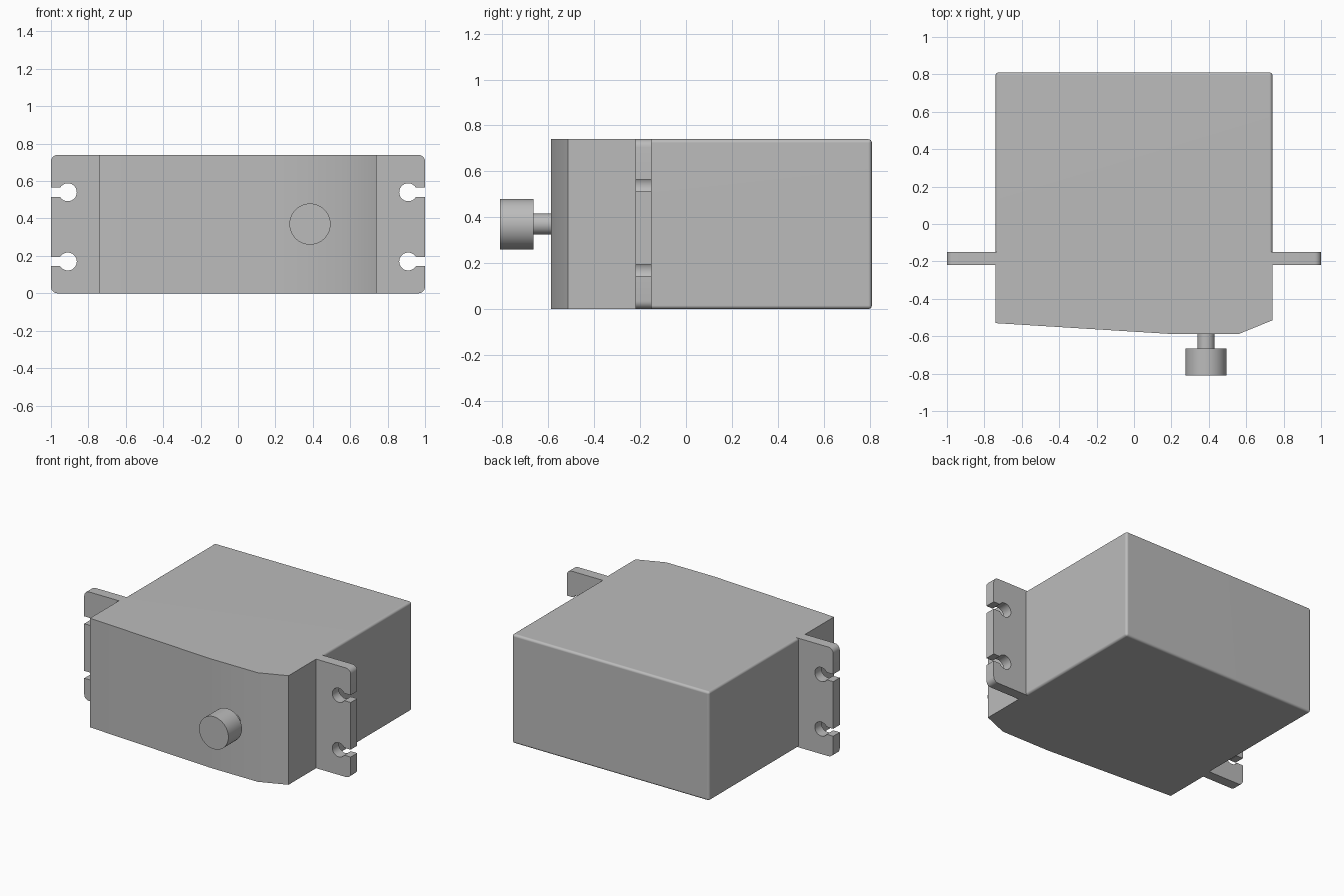
import bpy, bmesh
from math import radians, sin, cos, asin, pi
from mathutils import Matrix

cube = bpy.data.objects.get("Cube")
if cube:
    bpy.data.objects.remove(cube, do_unlink=True)

grey = bpy.data.materials.new("plain_grey")
grey.use_nodes = True
grey.diffuse_color = (0.5, 0.5, 0.5, 1)
grey.node_tree.nodes["Principled BSDF"].inputs["Base Color"].default_value = (0.5, 0.5, 0.5, 1)

HALF, H = 0.74, 0.74          # case half width and height
EAR_FRONT, EAR_BACK = -0.22, -0.15


def finish(name, bm):
    bmesh.ops.recalc_face_normals(bm, faces=bm.faces)
    mesh = bpy.data.meshes.new(name)
    bm.to_mesh(mesh)
    bm.free()
    mesh.materials.append(grey)
    ob = bpy.data.objects.new(name, mesh)
    bpy.context.collection.objects.link(ob)
    bpy.ops.object.select_all(action='DESELECT')
    ob.select_set(True)
    bpy.context.view_layer.objects.active = ob
    bpy.ops.object.shade_smooth_by_angle(angle=radians(30))
    return ob


def prism(name, points, offset):
    bm = bmesh.new()
    face = bm.faces.new([bm.verts.new(p) for p in points])
    top = bmesh.ops.extrude_face_region(bm, geom=[face])["geom"]
    bmesh.ops.translate(bm, vec=offset, verts=[g for g in top if isinstance(g, bmesh.types.BMVert)])
    return finish(name, bm)


def arc(cx, cz, r, start, end, steps):
    angles = [start + (end - start) * i / steps for i in range(steps + 1)]
    return [(cx + r * cos(a), cz + r * sin(a)) for a in angles]


def cylinder(name, x, z, r, y0, y1):
    bm = bmesh.new()
    place = Matrix.Translation((x, (y0 + y1) / 2, z)) @ Matrix.Rotation(pi / 2, 4, 'X')
    bmesh.ops.create_cone(bm, cap_ends=True, segments=48, radius1=r, radius2=r,
                          depth=y1 - y0, matrix=place)
    return finish(name, bm)


# Rear case: box with rounded edges, kept sharp where it meets the front case
bm = bmesh.new()
depth = 0.81 - EAR_BACK
bmesh.ops.create_cube(bm, size=1, matrix=Matrix.Translation((0, EAR_BACK + depth / 2, H / 2))
                      @ Matrix.Diagonal((2 * HALF, depth, H, 1)))
rounded = [e for e in bm.edges if max(v.co.y for v in e.verts) > 0]
bmesh.ops.bevel(bm, geom=rounded, offset=0.016, segments=4, profile=0.5, affect='EDGES')
case = finish("rear_case", bm)
case.modifiers.new("even_normals", 'WEIGHTED_NORMAL').keep_sharp = True

# Front case: gently angled front wall
plan = [(-HALF, EAR_BACK), (-HALF, -0.53), (0.2, -0.588), (0.56, -0.588),
        (HALF, -0.515), (HALF, EAR_BACK)]
prism("front_case", [(x, y, 0) for x, y in plan], (0, 0, H))

# Mounting ears: rounded outer corners and two keyhole slots each
gap = asin(0.025 / 0.048)
outline = [(HALF, 0)] + arc(0.965, 0.035, 0.035, -pi / 2, 0, 6)
for z in (0.17, 0.54):
    outline += [(1, z - 0.025)] + arc(0.91, z, 0.048, -gap, gap - 2 * pi, 28) + [(1, z + 0.025)]
outline += arc(0.965, H - 0.035, 0.035, 0, pi / 2, 6) + [(HALF, H)]
for name, side in (("left_ear", 1), ("right_ear", -1)):
    prism(name, [(side * x, EAR_FRONT, z) for x, z in outline], (0, EAR_BACK - EAR_FRONT, 0))

# Output shaft and knob
cylinder("shaft", 0.385, 0.37, 0.046, -0.67, -0.58)
cylinder("knob", 0.385, 0.37, 0.11, -0.81, -0.665)
